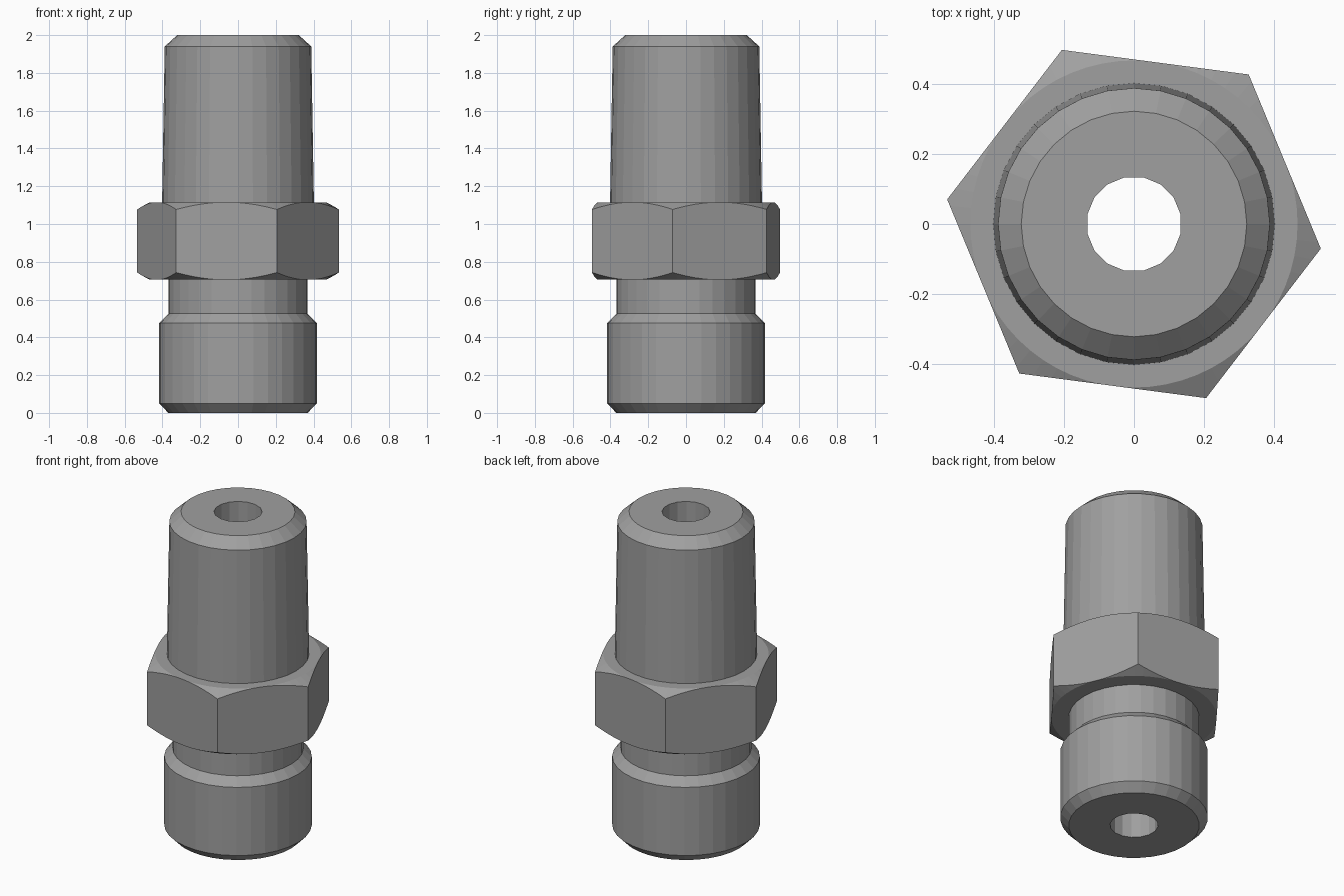
import bpy, bmesh
from math import cos, sin, pi, radians

if "Cube" in bpy.data.objects:
    bpy.data.objects.remove(bpy.data.objects["Cube"])


def lathe(name, profile, sides, turn=0.0):
    """Closed solid of revolution from (radius, z) points, bottom to top."""
    bm = bmesh.new()
    rings = []
    for r, z in profile:
        rings.append([bm.verts.new((r * cos(turn + 2 * pi * i / sides),
                                    r * sin(turn + 2 * pi * i / sides), z))
                      for i in range(sides)])
    for low, high in zip(rings, rings[1:]):
        for i in range(sides):
            j = (i + 1) % sides
            bm.faces.new((low[i], low[j], high[j], high[i]))
    bm.faces.new(rings[0][::-1])
    bm.faces.new(rings[-1])
    mesh = bpy.data.meshes.new(name)
    bm.to_mesh(mesh)
    bm.free()
    mesh.materials.append(steel)
    obj = bpy.data.objects.new(name, mesh)
    bpy.context.collection.objects.link(obj)
    return obj


def combine(target, tool, operation):
    """Apply a boolean and remove the helper."""
    mod = target.modifiers.new(operation.lower(), 'BOOLEAN')
    mod.operation = operation
    mod.solver = 'EXACT'
    mod.object = tool
    bpy.context.view_layer.objects.active = target
    bpy.ops.object.modifier_apply(modifier=mod.name)
    bpy.data.objects.remove(tool, do_unlink=True)


# Dark grey metal
steel = bpy.data.materials.new("dark_steel")
steel.diffuse_color = (0.35, 0.35, 0.35, 1.0)
steel.use_nodes = True
steel.node_tree.nodes["Principled BSDF"].inputs["Base Color"].default_value = steel.diffuse_color

# Turned body: lower collar, neck and tapered upper spigot
fitting = lathe("pipe_fitting", [
    (0.369, 0.0), (0.417, 0.05), (0.417, 0.475), (0.369, 0.525),
    (0.369, 0.9), (0.404, 0.9), (0.402, 1.115), (0.388, 1.94), (0.322, 2.0)], 32)

# Hex nut, its corners trimmed by a double cone
z0, z1 = 0.705, 1.115
nut = lathe("hex_nut", [(0.538, z0), (0.538, z1)], 6, radians(-7.5))
trim = lathe("nut_chamfer", [
    (0.467, z0), (0.587, z0 + 0.064), (0.587, z1 - 0.064), (0.467, z1)], 64)
combine(nut, trim, 'INTERSECT')
combine(fitting, nut, 'UNION')

# Through bore
bore = lathe("bore", [(0.136, -0.1), (0.136, 2.1)], 16, pi / 16)
combine(fitting, bore, 'DIFFERENCE')
